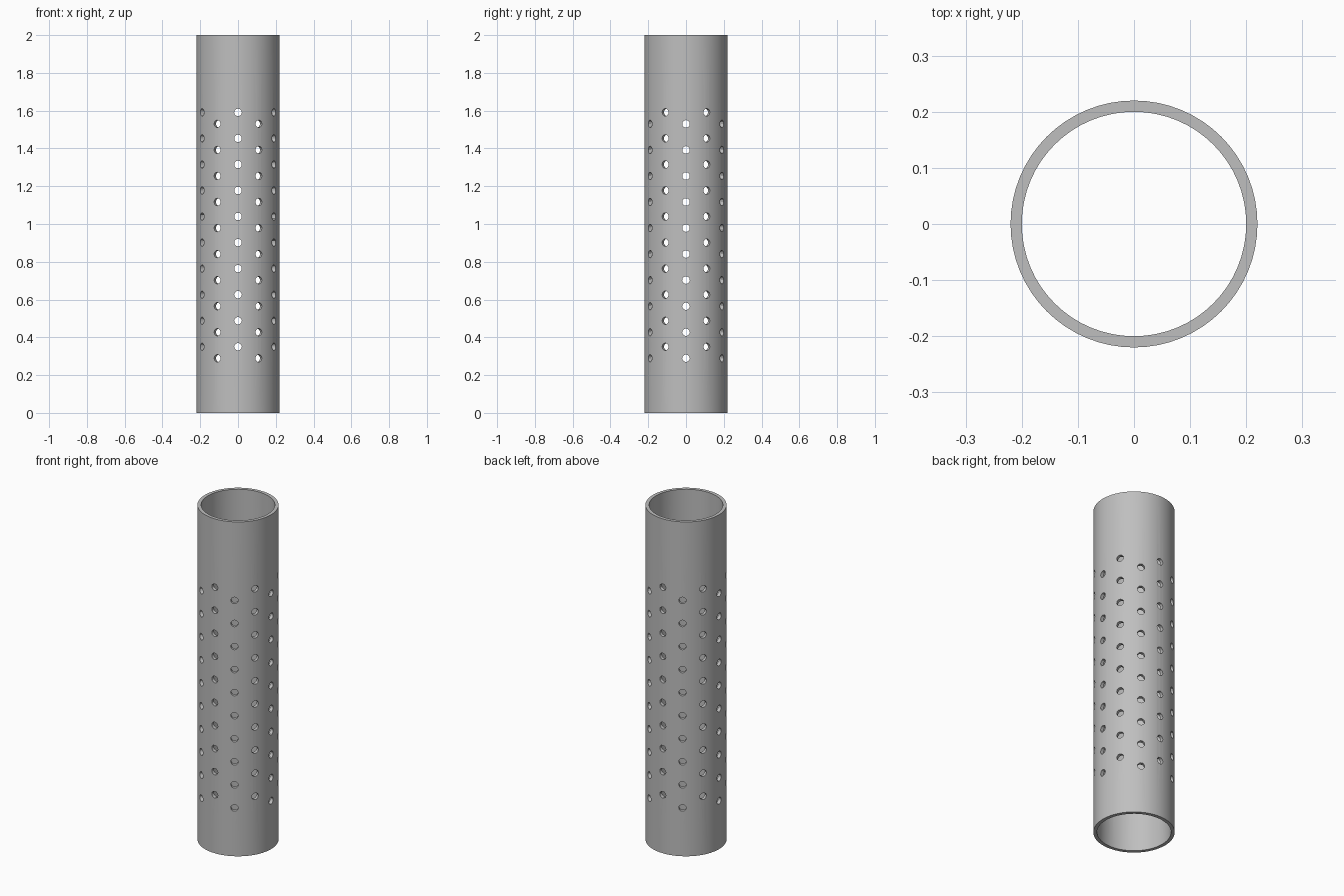
import bpy, bmesh, math
from mathutils import Matrix

OUTER, INNER, HEIGHT = 0.22, 0.20, 2.0
SIDES = 64
HOLE_RADIUS, PITCH, ROWS, COLUMNS = 0.02, 0.1379, 10, 12

cube = bpy.data.objects.get("Cube")
if cube:
    bpy.data.objects.remove(cube, do_unlink=True)


def make_object(name, bm):
    bmesh.ops.recalc_face_normals(bm, faces=bm.faces)
    mesh = bpy.data.meshes.new(name)
    bm.to_mesh(mesh)
    bm.free()
    obj = bpy.data.objects.new(name, mesh)
    bpy.context.collection.objects.link(obj)
    return obj


# Grey metal
grey = bpy.data.materials.new("grey metal")
grey.use_nodes = True
colour = (0.52, 0.52, 0.52, 1)
grey.diffuse_color = colour
grey.node_tree.nodes["Principled BSDF"].inputs["Base Color"].default_value = colour

# Open tube: a wall section spun around the vertical axis
bm = bmesh.new()
section = [bm.verts.new((r, 0, z)) for r, z in
           ((INNER, 0), (OUTER, 0), (OUTER, HEIGHT), (INNER, HEIGHT))]
edges = [bm.edges.new((section[i], section[(i + 1) % 4])) for i in range(4)]
bmesh.ops.spin(bm, geom=section + edges, cent=(0, 0, 0), axis=(0, 0, 1),
               angle=math.tau, steps=SIDES, use_merge=True, use_duplicate=False)
bmesh.ops.remove_doubles(bm, verts=bm.verts, dist=1e-5)
tube = make_object("perforated_tube", bm)
tube.data.materials.append(grey)

# Radial pegs in staggered columns, used to drill the holes
bm = bmesh.new()
for column in range(COLUMNS):
    turn = Matrix.Rotation(math.tau * column / COLUMNS, 4, "Z")
    first = 0.35 if column % 2 else 0.289
    for row in range(ROWS):
        place = Matrix.Translation((OUTER, 0, first + row * PITCH))
        bmesh.ops.create_cone(bm, cap_ends=True, segments=12, radius1=HOLE_RADIUS,
                              radius2=HOLE_RADIUS, depth=0.12,
                              matrix=turn @ place @ Matrix.Rotation(math.pi / 2, 4, "Y"))
pegs = make_object("hole_cutter", bm)
pegs.hide_render = True
pegs.data.materials.append(grey)

# Drill the wall, then remove the cutter
drill = tube.modifiers.new("holes", "BOOLEAN")
drill.operation = "DIFFERENCE"
drill.solver = "EXACT"
drill.object = pegs
bpy.ops.object.select_all(action="DESELECT")
bpy.context.view_layer.objects.active = tube
tube.select_set(True)
bpy.ops.object.modifier_apply(modifier=drill.name)
bpy.data.objects.remove(pegs, do_unlink=True)

# Soft wall, sharp rims
bpy.ops.object.shade_smooth_by_angle(angle=math.radians(30))
